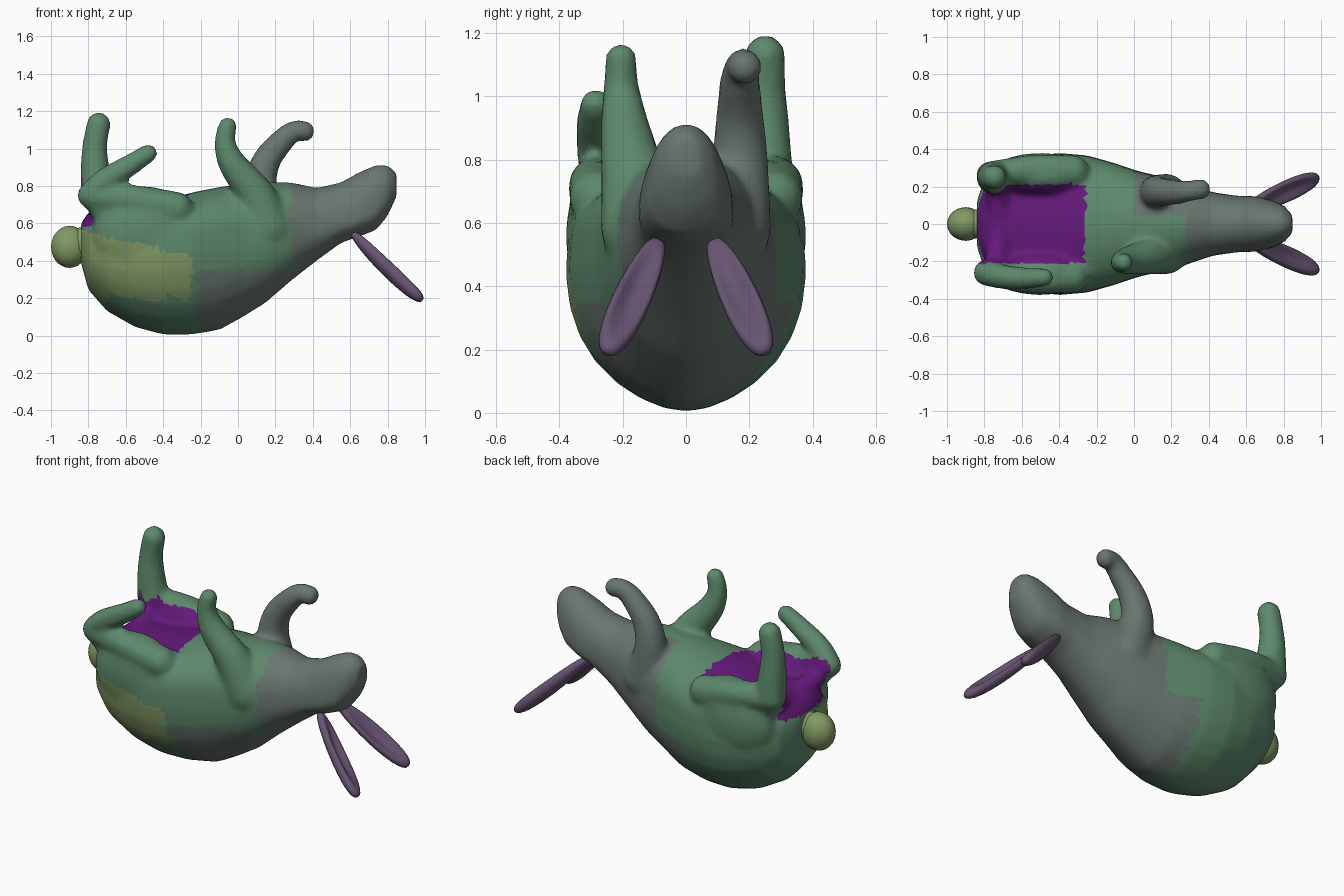
import bpy, bmesh, math
from mathutils import Vector, Matrix

if "Cube" in bpy.data.objects:
    bpy.data.objects.remove(bpy.data.objects["Cube"])


def material(name, rgb):
    m = bpy.data.materials.new(name)
    m.diffuse_color = (*rgb, 1)
    m.use_nodes = True
    m.node_tree.nodes["Principled BSDF"].inputs["Base Color"].default_value = m.diffuse_color
    return m


GREEN = material("green", (0.11, 0.25, 0.15))
GREY = material("grey_green", (0.14, 0.18, 0.16))
PURPLE = material("purple", (0.13, 0.01, 0.20))
OLIVE = material("olive", (0.22, 0.32, 0.13))
EAR = material("ear_violet", (0.14, 0.09, 0.17))


def new_object(name, bm):
    bmesh.ops.recalc_face_normals(bm, faces=bm.faces)
    me = bpy.data.meshes.new(name)
    bm.to_mesh(me)
    bm.free()
    ob = bpy.data.objects.new(name, me)
    bpy.context.collection.objects.link(ob)
    me.polygons.foreach_set("use_smooth", [True] * len(me.polygons))
    return ob


def ball(bm, centre, radii):
    mat = Matrix.Translation(centre) @ Matrix.Diagonal((*radii, 1))
    bmesh.ops.create_icosphere(bm, subdivisions=3, radius=1, matrix=mat)


def limb(bm, pts):
    """Tapered limb: overlapping balls along a smooth path of (x, y, z, radius)."""
    p = [Vector(q) for q in pts]
    p = [p[0]] + p + [p[-1]]
    for i in range(1, len(p) - 2):
        a, b, c, d = p[i - 1:i + 3]
        for k in range(13):
            t = k / 12
            q = 0.5 * (2 * b + (c - a) * t + (2 * a - 5 * b + 4 * c - d) * t ** 2
                       + (3 * b - a - 3 * c + d) * t ** 3)
            ball(bm, q.xyz, (q.w,) * 3)


# torso, neck and head: lofted sections (x, bottom z, top z, widest z, half width)
SECTIONS = [
    (-0.84, .39, .60, .50, .12), (-0.80, .245, .66, .49, .24), (-0.70, .13, .69, .50, .31),
    (-0.55, .045, .70, .52, .355), (-0.40, .005, .72, .54, .375), (-0.25, .005, .765, .55, .362),
    (-0.10, .03, .795, .56, .32), (0.02, .095, .81, .56, .28), (0.15, .177, .82, .56, .25),
    (0.28, .29, .82, .58, .215), (0.42, .40, .79, .60, .168), (0.55, .495, .82, .62, .15),
    (0.65, .53, .875, .65, .148), (0.74, .565, .915, .69, .127), (0.80, .64, .912, .76, .10),
    (0.847, .74, .875, .80, .05)]
bm = bmesh.new()
rings = []
for x, lo, hi, mid, w in SECTIONS:
    ring = []
    for k in range(32):
        a = math.tau * k / 32
        c, s = math.cos(a), math.sin(a)
        z = mid + s * ((hi - mid) if s > 0 else (mid - lo))
        # slight keel under the back
        keel = 1 + 0.09 * math.sin(-2 * a) * math.copysign(1, c) - 0.12 * s ** 8 if s < 0 else 1
        ring.append(bm.verts.new((x, w * c * keel, z)))
    rings.append(ring)
for r, q in zip(rings, rings[1:]):
    for k in range(32):
        bm.faces.new((r[k], r[(k + 1) % 32], q[(k + 1) % 32], q[k]))
bm.faces.new(rings[0])
bm.faces.new(rings[-1])
bmesh.ops.recalc_face_normals(bm, faces=bm.faces)

# haunches and folded thighs
for s in (-1, 1):
    ball(bm, (-0.50, s * 0.255, 0.56), (0.28, 0.125, 0.24))
    limb(bm, [(-0.33, s * .28, .68, .09), (-0.55, s * .29, .725, .08), (-0.77, s * .26, .745, .075)])
# web of skin at the rump
limb(bm, [(-0.74, -.25, .69, .065), (-0.72, 0, .64, .06), (-0.74, .25, .69, .065)])
# hind feet: one folded forward, one pointing up
limb(bm, [(-0.79, -.26, .75, .07), (-0.71, -.28, .83, .066), (-0.58, -.29, .91, .058), (-0.48, -.285, .975, .05)])
limb(bm, [(-0.75, .25, .76, .09), (-0.765, .25, .90, .078), (-0.765, .25, 1.02, .067), (-0.745, .25, 1.13, .065)])
# front legs: one up, one bent toward the head
limb(bm, [(0.17, -.15, .58, .12), (0.09, -.17, .76, .10), (-0.03, -.195, .92, .075),
          (-0.07, -.205, 1.03, .057), (-0.055, -.205, 1.12, .05)])
limb(bm, [(0.17, .15, .58, .12), (0.12, .17, .78, .092), (0.15, .17, .93, .077),
          (0.24, .17, 1.045, .064), (0.30, .178, 1.095, .055), (0.355, .185, 1.093, .056)])
raw = new_object("body_blend", bm)

# fuse into one skin
for kind, opts in (("REMESH", {"mode": "VOXEL", "voxel_size": 0.018}),
                   ("SMOOTH", {"factor": 0.5, "iterations": 5}),
                   ("DECIMATE", {"ratio": 0.3})):
    mod = raw.modifiers.new(kind.title(), kind)
    for k, v in opts.items():
        setattr(mod, k, v)
deps = bpy.context.evaluated_depsgraph_get()
mesh = bpy.data.meshes.new_from_object(raw.evaluated_get(deps))
bpy.data.objects.remove(raw)
body = bpy.data.objects.new("rabbit_body", mesh)
bpy.context.collection.objects.link(body)

# coat patches by region
mesh.materials.clear()
for m in (GREEN, GREY, PURPLE, OLIVE):
    mesh.materials.append(m)
for f in mesh.polygons:
    x, y, z = f.center
    idx = 0
    if -0.86 < x < -0.26 and abs(y) < 0.21 and 0.58 < z < 0.81 and f.normal.z > -0.3:
        idx = 2
    elif x > 0.28 or (x > 0 and y > 0.05) or (x > -0.2 and z < 0.35):
        idx = 1
    elif x < -0.25 and y < -0.05 and 0.2 < z < 0.42 - 0.25 * (x + 0.25):
        idx = 3
    f.material_index = idx
    f.use_smooth = True

# tail
bm = bmesh.new()
ball(bm, (-0.90, 0, 0.475), (0.10, 0.09, 0.113))
ball(bm, (-0.83, 0, 0.49), (0.09, 0.08, 0.09))
tail = new_object("tail", bm)
tail.data.materials.append(OLIVE)

# ears: flattened clubs, hollowed on the inner face
for s, name in ((-1, "ear_right"), (1, "ear_left")):
    base, tip = Vector((0.61, s * .085, .55)), Vector((0.985, s * .25, .188))
    axis = (tip - base).normalized()
    flat = Vector((0.7, -s * 0.25, 0.65))
    flat = (flat - axis * flat.dot(axis)).normalized()
    side = axis.cross(flat)
    half = (tip - base).length / 2
    bm = bmesh.new()
    bmesh.ops.create_uvsphere(bm, u_segments=20, v_segments=16, radius=1)
    for v in bm.verts:
        u, n, t = v.co
        blunt = (1 + 0.12 * t) * max(1 - t * t, 0.01) ** -0.12
        if n > 0:
            n -= 1.1 * n * max(0, 1 - (u * u + t * t) * 1.2)
        v.co = (base + tip) / 2 + axis * t * half + side * u * 0.06 * blunt + flat * n * 0.046 * blunt
    ear = new_object(name, bm)
    ear.data.materials.append(EAR)
